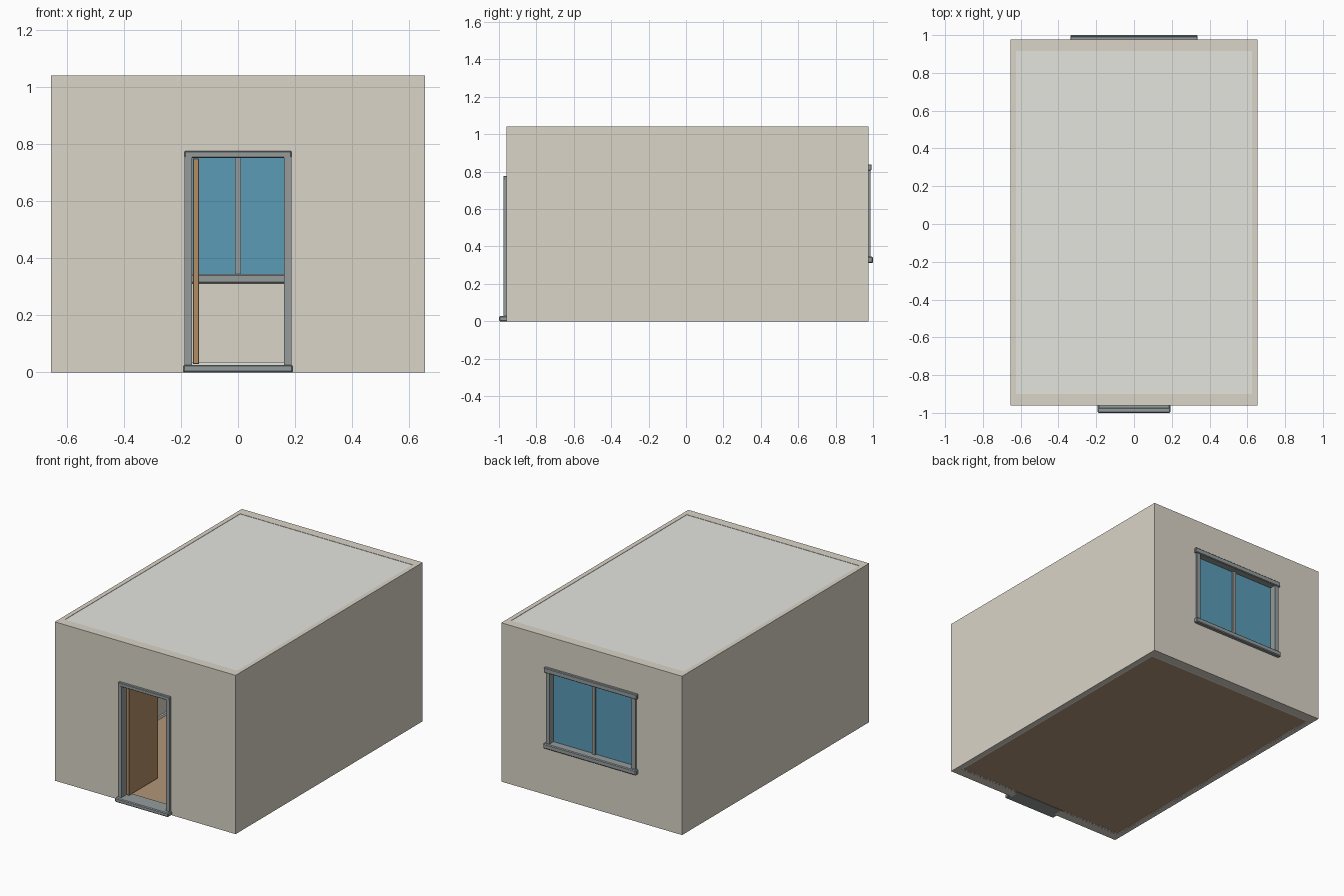
import bpy, bmesh
from mathutils import Vector

if "Cube" in bpy.data.objects:
    bpy.data.objects.remove(bpy.data.objects["Cube"])


def material(name, rgb):
    m = bpy.data.materials.new(name)
    m.diffuse_color = (*rgb, 1)
    m.use_nodes = True
    m.node_tree.nodes["Principled BSDF"].inputs["Base Color"].default_value = m.diffuse_color
    return m


PLASTER = material("plaster", (0.70, 0.66, 0.58))
CEILING = material("ceiling_paint", (0.78, 0.78, 0.74))
TRIM = material("trim_grey", (0.30, 0.33, 0.33))
WOOD = material("door_wood", (0.45, 0.27, 0.13))
BOARDS = material("floor_wood", (0.45, 0.30, 0.19))
GLASS = material("window_blue", (0.10, 0.33, 0.47))


def box(name, x, y, z, mat=None, bevel=0):
    """Axis-aligned box from (min, max) ranges."""
    bm = bmesh.new()
    bmesh.ops.create_cube(bm, size=1)
    size = Vector((x[1] - x[0], y[1] - y[0], z[1] - z[0]))
    centre = Vector((sum(x), sum(y), sum(z))) / 2
    for v in bm.verts:
        v.co = Vector(a * b for a, b in zip(v.co, size)) + centre
    me = bpy.data.meshes.new(name)
    bm.to_mesh(me)
    bm.free()
    ob = bpy.data.objects.new(name, me)
    bpy.context.collection.objects.link(ob)
    if mat:
        me.materials.append(mat)
    if bevel:
        b = ob.modifiers.new("bevel", 'BEVEL')
        b.width, b.segments = bevel, 1
    return ob


def cut(target, name, x, y, z):
    cutter = box(name, x, y, z)
    cutter.hide_render = True
    cutter.display_type = 'WIRE'
    mod = target.modifiers.new(name, 'BOOLEAN')
    mod.operation, mod.solver, mod.object = 'DIFFERENCE', 'EXACT', cutter
    return cutter


# Walls: one shell with the room, doorway and window cut out
Y0, Y1, YI0, YI1, XI = -0.96, 0.976, -0.90, 0.915, 0.625
walls = box("walls", (-0.655, 0.655), (Y0, Y1), (0, 1.04), PLASTER)
cutters = [
    cut(walls, "room_cutter", (-XI, XI), (YI0, YI1), (-0.1, 1.2)),
    cut(walls, "doorway_cutter", (-0.17, 0.17), (-1.1, -0.8), (-0.1, 0.76)),
    cut(walls, "window_cutter", (-0.31, 0.31), (0.8, 1.1), (0.33, 0.82)),
]
# Bake the cuts and drop the cutters
dg = bpy.context.evaluated_depsgraph_get()
baked = bpy.data.meshes.new_from_object(walls.evaluated_get(dg))
walls.modifiers.clear()
walls.data = baked
for c in cutters:
    bpy.data.objects.remove(c)

# Floor and ceiling slabs
box("floor", (-XI, XI), (YI0, YI1), (0.002, 0.02), BOARDS)
box("ceiling", (-XI, XI), (YI0, YI1), (1.012, 1.038), CEILING)

# Skirting along the inside of the walls
S = 0.01
box("skirting_back", (-XI, XI), (YI1 - S, YI1), (0.001, 0.037), CEILING)
for s, side in ((-1, "left"), (1, "right")):
    box("skirting_" + side, sorted((s * XI, s * (XI - S))), (YI0, YI1 - S), (0.001, 0.037), CEILING)
    box("skirting_front_" + side, sorted((s * 0.187, s * (XI - S))), (YI0, YI0 + S), (0.001, 0.037), CEILING)

# Door frame, threshold and open door leaf
for s, side in ((-1, "left"), (1, "right")):
    box("door_jamb_" + side, sorted((s * 0.161, s * 0.187)), (-0.976, -0.89), (0.02, 0.755), TRIM)
box("door_head", (-0.187, 0.187), (-0.977, -0.89), (0.752, 0.776), TRIM, 0.003)
box("threshold", (-0.193, 0.193), (-1.0, -0.89), (0, 0.027), TRIM, 0.005)
box("door_leaf", (-0.158, -0.137), (-0.93, -0.63), (0.029, 0.75), WOOD, 0.002)

# Window frame, sill, glass and centre bar
for s, side in ((-1, "left"), (1, "right")):
    box("window_jamb_" + side, sorted((s * 0.298, s * 0.325)), (0.905, 0.987), (0.34, 0.81), TRIM)
box("window_head", (-0.337, 0.337), (0.905, 0.993), (0.806, 0.839), TRIM, 0.004)
box("window_sill", (-0.337, 0.337), (0.90, 1.0), (0.312, 0.345), TRIM, 0.005)
box("window_glass", (-0.30, 0.30), (0.937, 0.945), (0.34, 0.81), GLASS)
box("window_centre_bar", (-0.011, 0.011), (0.925, 0.957), (0.34, 0.81), TRIM)
